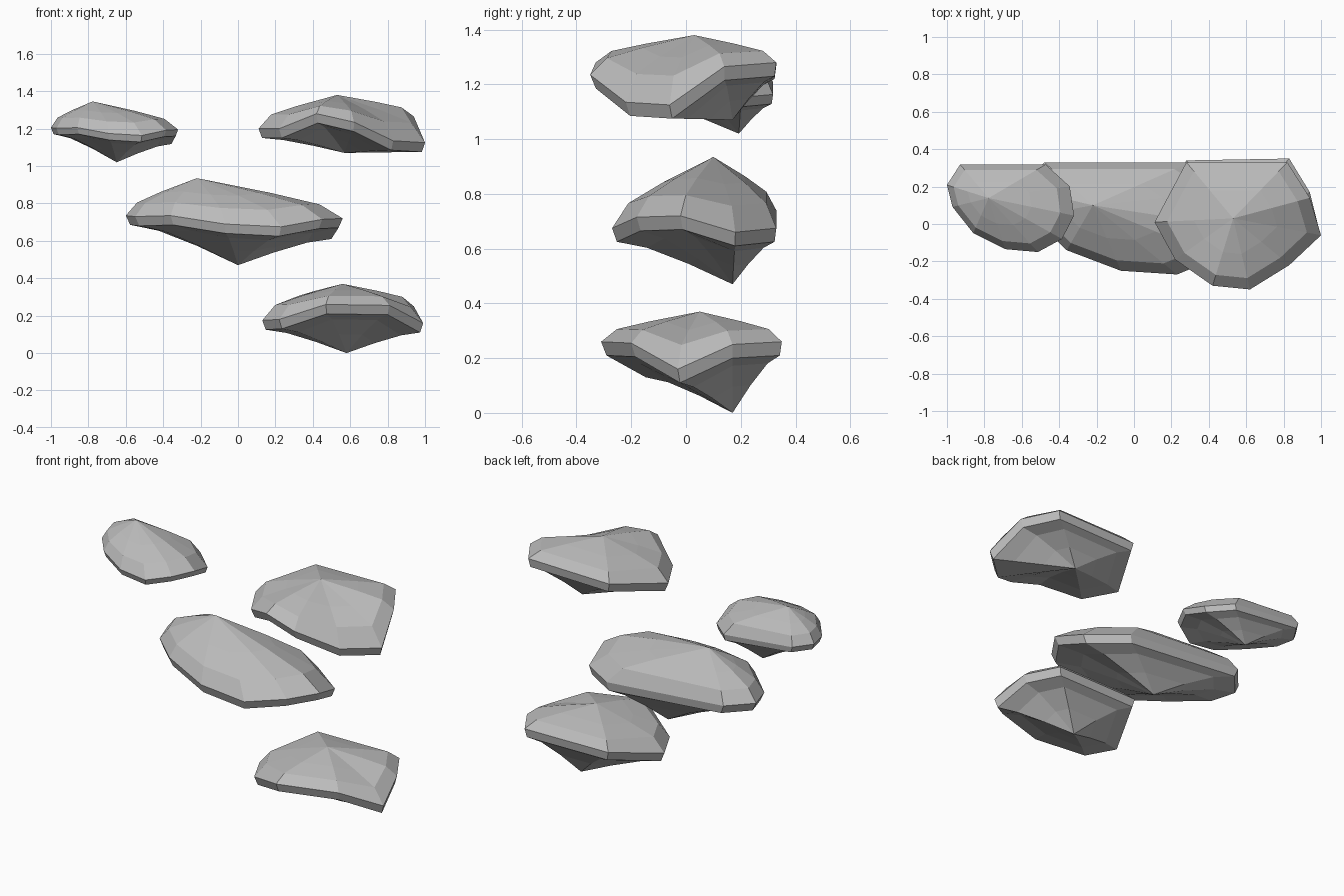
import bpy
import bmesh
from mathutils import Vector

cube = bpy.data.objects.get("Cube")
if cube:
    bpy.data.objects.remove(cube, do_unlink=True)

# Single stone colour
stone = bpy.data.materials.new("stone_grey")
stone.use_nodes = True
GREY = (0.5, 0.5, 0.5, 1)
stone.diffuse_color = GREY
bsdf = stone.node_tree.nodes["Principled BSDF"]
bsdf.inputs["Base Color"].default_value = GREY
bsdf.inputs["Roughness"].default_value = 0.9


def towards(rim, tip, flat, rise):
    """Ring between the rim and a tip, with separate plan and height fractions."""
    return [Vector((p.x + (tip.x - p.x) * flat,
                    p.y + (tip.y - p.y) * flat,
                    p.z + (tip.z - p.z) * rise)) for p in rim]


def make_rock(name, outline, peak, root, shoulder, crown, band=0.05):
    """Faceted slab: bevelled dome on top, upright rim, hollowed taper below."""
    peak, root = Vector(peak), Vector(root)
    rim = [Vector(p) for p in outline]
    lower = [p - Vector((0, 0, band)) for p in towards(rim, root, 0.04, 0)]
    rings = [
        towards(rim, peak, 0.5, crown),
        towards(rim, peak, 0.16, shoulder),
        rim,
        lower,
        towards(lower, root, 0.26, 0.14),
        towards(lower, root, 0.62, 0.52),
    ]
    bm = bmesh.new()
    loops = [[bm.verts.new(p) for p in ring] for ring in rings]
    top, bottom = bm.verts.new(peak), bm.verts.new(root)
    count = len(rim)
    for i in range(count):
        j = (i + 1) % count
        bm.faces.new((top, loops[0][i], loops[0][j]))
        bm.faces.new((bottom, loops[-1][j], loops[-1][i]))
        for a, b in zip(loops, loops[1:]):
            bm.faces.new((a[i], b[i], b[j], a[j]))
    bmesh.ops.recalc_face_normals(bm, faces=bm.faces)
    mesh = bpy.data.meshes.new(name)
    bm.to_mesh(mesh)
    bm.free()
    mesh.materials.append(stone)
    rock = bpy.data.objects.new(name, mesh)
    bpy.context.collection.objects.link(rock)
    return rock


# Long middle rock
long_outline = [
    (-0.6, 0.19, 0.735), (-0.55, 0.04, 0.73), (-0.36, -0.14, 0.735),
    (-0.07, -0.25, 0.69), (0.23, -0.27, 0.675), (0.45, -0.18, 0.715),
    (0.56, -0.02, 0.72), (0.52, 0.18, 0.66), (0.3, 0.33, 0.675),
    (-0.48, 0.33, 0.74)]
long_peak, long_root = (-0.22, 0.1, 0.935), (0, 0.17, 0.47)
make_rock("middle_rock", long_outline, long_peak, long_root, 0.35, 0.64)


# Small upper rock: the same shape, shrunk and moved
def shrink(p):
    return (-1 + 0.586 * (p[0] + 0.6),
            -0.15 + 0.78 * (p[1] + 0.27),
            1.02 + 0.7 * (p[2] - 0.47))


make_rock("small_upper_rock", [shrink(p) for p in long_outline],
          shrink(long_peak), shrink(long_root), 0.38, 0.66, band=0.035)

# Upper rock on the left side
make_rock("large_upper_rock", [
    (0.11, 0.01, 1.2), (0.22, -0.19, 1.2), (0.42, -0.33, 1.28),
    (0.62, -0.35, 1.235), (0.83, -0.22, 1.135), (1.0, -0.06, 1.125),
    (0.94, 0.14, 1.265), (0.82, 0.33, 1.28), (0.28, 0.33, 1.27)],
    (0.53, 0.03, 1.38), (0.57, 0.17, 1.07), 0.42, 0.68)

# Lower rock on the left side
make_rock("lower_rock", [
    (0.13, 0.02, 0.175), (0.22, -0.16, 0.18), (0.47, -0.31, 0.26),
    (0.81, -0.2, 0.255), (0.99, -0.03, 0.16), (0.94, 0.17, 0.25),
    (0.83, 0.35, 0.26), (0.28, 0.34, 0.26)],
    (0.56, 0.05, 0.37), (0.58, 0.17, 0), 0.42, 0.68)
